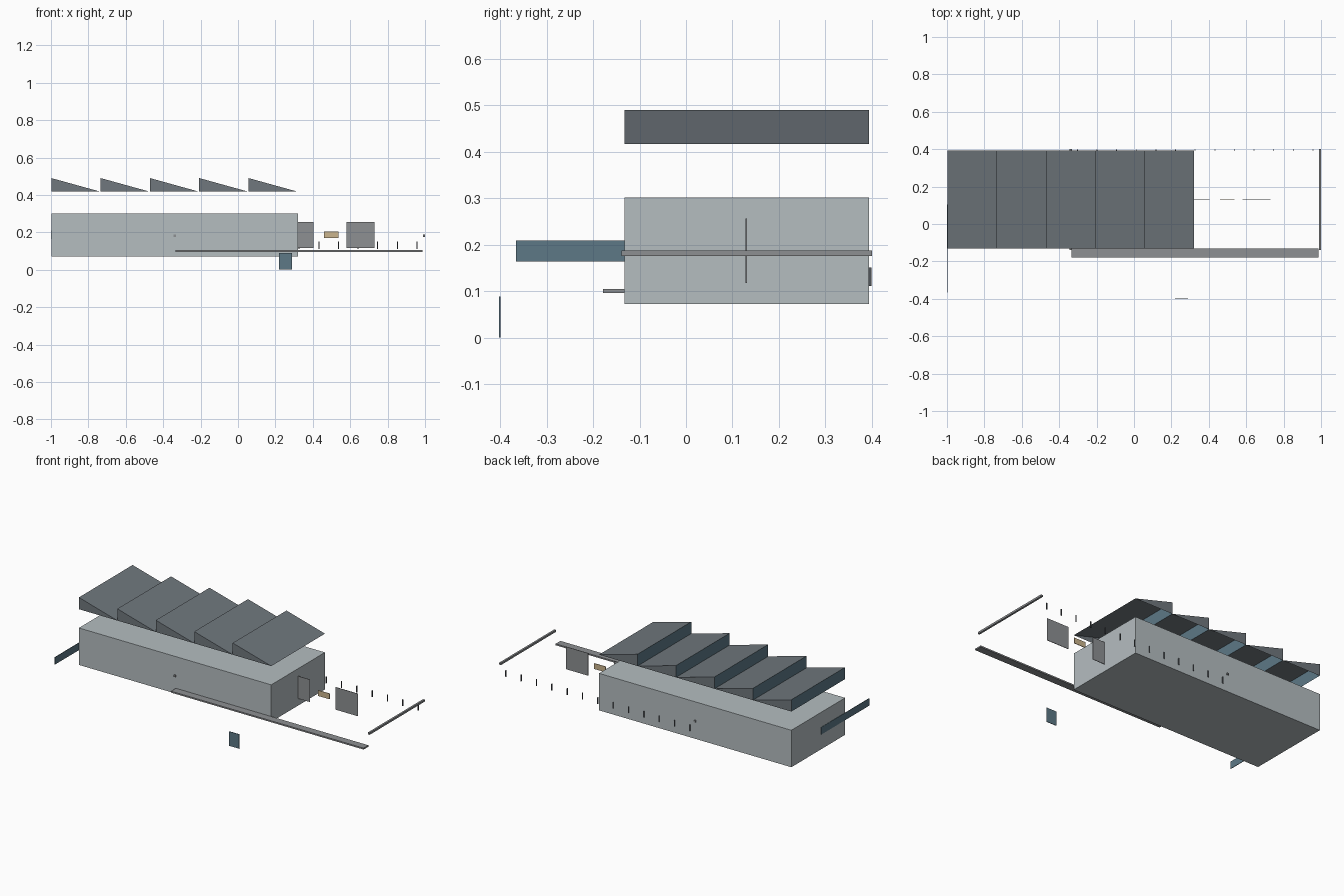
import bpy, bmesh

if "Cube" in bpy.data.objects:
    bpy.data.objects.remove(bpy.data.objects["Cube"])


def mat(name, r, g, b):
    m = bpy.data.materials.new(name)
    m.diffuse_color = (r, g, b, 1)
    m.use_nodes = True
    m.node_tree.nodes["Principled BSDF"].inputs["Base Color"].default_value = m.diffuse_color
    return m


WALL = mat("pale_cladding", 0.46, 0.51, 0.53)
ROOF = mat("dark_roofing", 0.16, 0.185, 0.205)
GLASS = mat("blue_glass", 0.11, 0.19, 0.24)
STEEL = mat("grey_steel", 0.27, 0.28, 0.29)
POST = mat("dark_steel", 0.08, 0.09, 0.1)
TAN = mat("tan_panel", 0.6, 0.46, 0.27)


def finish(bm, name, mats):
    me = bpy.data.meshes.new(name)
    bm.to_mesh(me)
    bm.free()
    ob = bpy.data.objects.new(name, me)
    bpy.context.collection.objects.link(ob)
    for m in mats:
        me.materials.append(m)
    return ob


def box(name, x, y, z, m):
    """Box from (min, max) ranges on each axis."""
    bm = bmesh.new()
    bmesh.ops.create_cube(bm, size=1)
    for v in bm.verts:
        v.co = [r[0] if c < 0 else r[1] for c, r in zip(v.co, (x, y, z))]
    return finish(bm, name, [m])


def roof_tooth(name, x0, x1, y0, y1, z0, z1):
    """Sawtooth shell, open below: slope, two gables and a glazed upright."""
    bm = bmesh.new()
    f, b = [[bm.verts.new((x, y, z)) for x, z in ((x0, z0), (x1, z0), (x0, z1))]
            for y in (y0, y1)]
    bm.faces.new((f[0], f[1], f[2]))
    bm.faces.new((b[0], b[2], b[1]))
    bm.faces.new((f[1], b[1], b[2], f[2]))
    glazing = bm.faces.new((f[0], f[2], b[2], b[0]))
    glazing.material_index = 1
    return finish(bm, name, [ROOF, GLASS])


# Main hall
Y0, Y1 = -0.132, 0.394
box("hall", (-0.998, 0.32), (Y0, Y1), (0.072, 0.301), WALL)

# Sawtooth roof floating above the hall
PITCH = 0.2636
for i in range(5):
    x = -0.998 + i * PITCH
    roof_tooth(f"roof_tooth_{i + 1}", x, x + PITCH, Y0, Y1, 0.417, 0.49)

# Front ledge and the two end rails
box("front_ledge", (-0.334, 0.986), (-0.179, Y0), (0.096, 0.105), STEEL)
for side, x in (("left", -0.338), ("right", 0.994)):
    box(f"{side}_end_rail", (x - 0.006, x + 0.006), (-0.139, 0.4), (0.176, 0.188), STEEL)

# Row of short posts along the back
for i in range(13):
    x = -0.303 + i * 0.105
    box(f"back_post_{i + 1}", (x - 0.0025, x + 0.0025), (0.393, 0.399), (0.111, 0.151), POST)

# Glass panels
box("side_window_band", (-1.0, -0.997), (-0.366, 0.104), (0.164, 0.209), GLASS)
box("front_glass_door", (0.22, 0.29), (-0.402, -0.399), (0.0, 0.089), GLASS)

# Door panels and tan plate on the middle line
for i, x in enumerate((0.327, 0.655)):
    box(f"loading_door_{i + 1}", (x - 0.076, x + 0.076), (0.1285, 0.1315), (0.117, 0.256), STEEL)
box("tan_plate", (0.459, 0.537), (0.1285, 0.1315), (0.17, 0.205), TAN)
